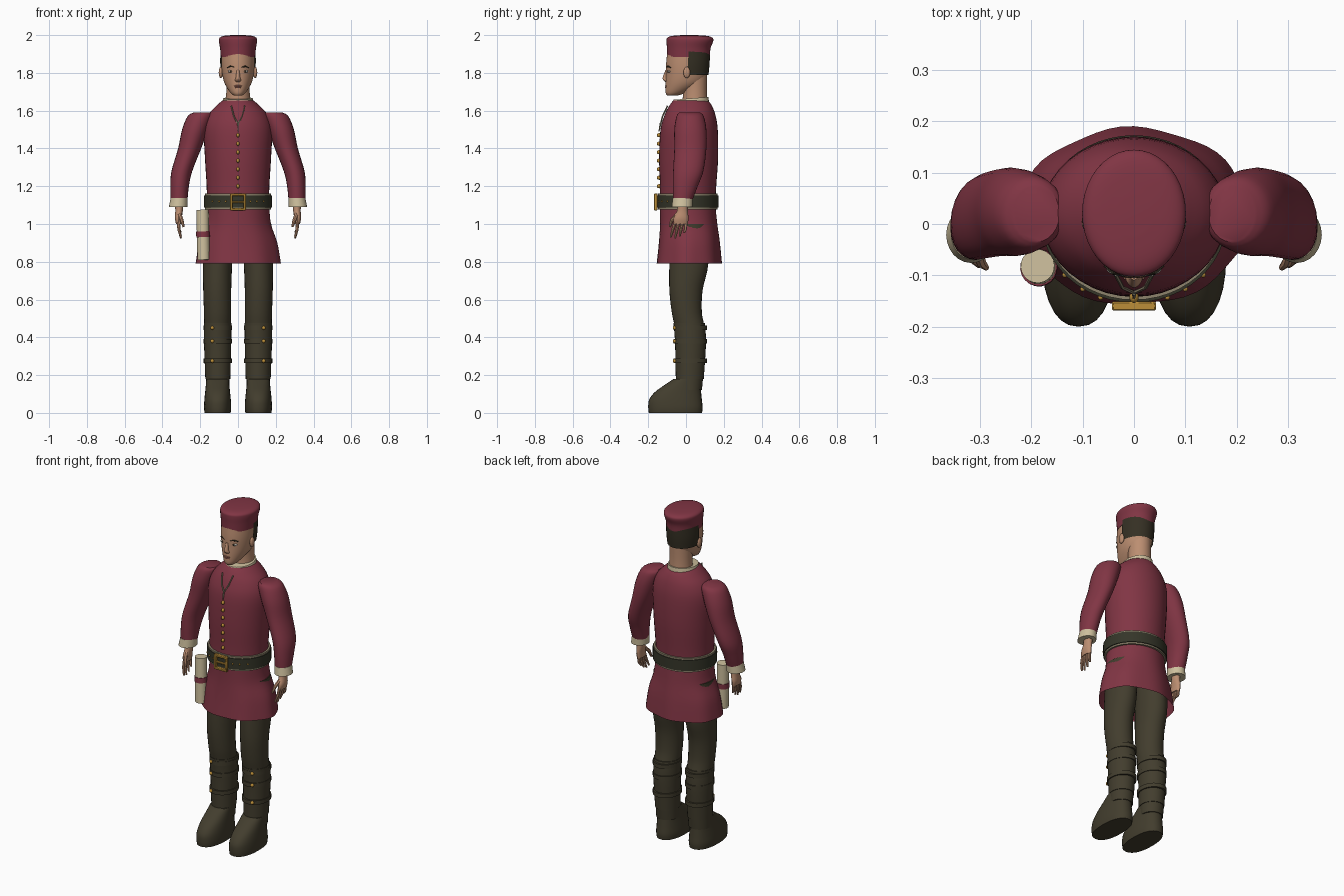
import bpy, bmesh, math
from mathutils import Vector

cube = bpy.data.objects.get("Cube")
if cube:
    bpy.data.objects.remove(cube, do_unlink=True)


def material(name, *rgb):
    m = bpy.data.materials.new(name)
    m.use_nodes = True
    m.diffuse_color = (*rgb, 1)
    m.node_tree.nodes["Principled BSDF"].inputs["Base Color"].default_value = (*rgb, 1)
    return m


RED = material("maroon cloth", .22, .036, .058)
CREAM = material("cream linen", .62, .53, .34)
OLIVE = material("dark olive leather", .055, .047, .027)
SKIN = material("skin", .50, .27, .165)
HAIR = material("dark brown hair", .035, .029, .017)
GOLD = material("gold", .50, .27, .04)
BELT = material("belt leather", .035, .036, .022)
TRIM = material("grey beige trim", .27, .23, .15)
LIPS = material("lips", .36, .14, .10)
WHITE = material("eye white", .62, .58, .52)
made = []


def finish(name, bm, mat):
    bmesh.ops.recalc_face_normals(bm, faces=bm.faces)
    mesh = bpy.data.meshes.new(name)
    bm.to_mesh(mesh)
    bm.free()
    mesh.materials.append(mat)
    ob = bpy.data.objects.new(name, mesh)
    bpy.context.collection.objects.link(ob)
    made.append(ob)
    return ob


def smooth_rings(rings, steps):
    """Catmull-Rom interpolation between cross-sections."""
    out = []
    for i in range(len(rings) - 1):
        a, b, c, d = (rings[max(0, min(len(rings) - 1, i + k))] for k in (-1, 0, 1, 2))
        for s in range(steps):
            t = s / steps
            out.append([q + .5 * t * (r - p + t * (2*p - 5*q + 4*r - w + t * (3*(q - r) + w - p)))
                        for p, q, r, w in zip(a, b, c, d)])
    return out + [rings[-1]]


def loft(name, mat, rings, side=1, n=32, steps=4, power=2, wave=0, tilt=0,
         bottom=True, top=True, keep_behind=None):
    """Stack of rings: z, centre x, half width, front y, back y."""
    bm = bmesh.new()
    loops = []
    rings = smooth_rings(rings, steps)
    for k, (z, cx, rx, yf, yb) in enumerate(rings):
        loop = []
        for i in range(n):
            a = math.tau * i / n
            c, s = (math.copysign(abs(f) ** (2 / power), f) for f in (math.cos(a), math.sin(a)))
            r = 1 + wave * math.cos(7 * a + 1) * k / (len(rings) - 1)
            y = (yf + yb) / 2 + r * s * (yb - yf) / 2
            loop.append(bm.verts.new((side * cx + r * rx * c, y, z + tilt * y)))
        loops.append(loop)
    for lo, hi in zip(loops, loops[1:]):
        for i in range(n):
            j = (i + 1) % n
            bm.faces.new((lo[i], lo[j], hi[j], hi[i]))
    if bottom:
        bm.faces.new(loops[0])
    if top:
        bm.faces.new(loops[-1])
    if keep_behind is not None:
        bmesh.ops.delete(bm, geom=[v for v in bm.verts if v.co.y < keep_behind], context='VERTS')
    return finish(name, bm, mat)


def blob(name, mat, loc, scale):
    bm = bmesh.new()
    bmesh.ops.create_uvsphere(bm, u_segments=16, v_segments=10, radius=1)
    for v in bm.verts:
        v.co = Vector(c * s for c, s in zip(v.co, scale)) + Vector(loc)
    return finish(name, bm, mat)


def box(name, mat, loc, size):
    bm = bmesh.new()
    bmesh.ops.create_cube(bm, size=1)
    for v in bm.verts:
        v.co = Vector(c * s for c, s in zip(v.co, size)) + Vector(loc)
    bmesh.ops.bevel(bm, geom=bm.edges[:], offset=min(size) * .2, segments=1, affect='EDGES')
    return finish(name, bm, mat)


def tube(name, mat, points, radii, n=10):
    bm = bmesh.new()
    pts = [Vector(p) for p in points]
    loops = []
    for i, (p, r) in enumerate(zip(pts, radii)):
        d = (pts[min(i + 1, len(pts) - 1)] - pts[max(i - 1, 0)]).normalized()
        u = d.cross(Vector((1, .1, 0))).normalized()
        w = d.cross(u)
        loops.append([bm.verts.new(p + r * (u * math.cos(math.tau*k/n) + w * math.sin(math.tau*k/n)))
                      for k in range(n)])
    for lo, hi in zip(loops, loops[1:]):
        for k in range(n):
            j = (k + 1) % n
            bm.faces.new((lo[k], lo[j], hi[j], hi[k]))
    bm.faces.new(loops[0])
    bm.faces.new(loops[-1])
    return finish(name, bm, mat)


# Tunic, collar and skirt
loft("tunic", RED, [(1.1, 0, .165, -.138, .155), (1.2, 0, .166, -.138, .16), (1.35, 0, .175, -.142, .17),
                    (1.5, 0, .18, -.135, .168), (1.58, 0, .155, -.112, .155), (1.63, 0, .11, -.086, .135),
                    (1.655, 0, .08, -.066, .115)], n=40)
loft("skirt", RED, [(1.1, 0, .165, -.138, .155), (1.0, 0, .174, -.138, .165), (.9, 0, .207, -.145, .178),
                    (.79, 0, .225, -.157, .188)], n=56, wave=.018, bottom=False, top=False)
loft("collar", CREAM, [(1.63, 0, .088, -.076, .122), (1.663, 0, .078, -.066, .119)], steps=1, tilt=.08)

# Belt with trim, studs and buckle
for name, mat, z0, z1, g in (("belt_trim", TRIM, 1.078, 1.162, 0), ("belt", BELT, 1.088, 1.152, .005)):
    loft(name, mat, [(z, 0, .176 + g, -.148 - g, .168 + g) for z in (z0, z1)], n=48, steps=1)
for side in (1, -1):
    for x in (.065, .1, .135):
        y = .01 - .164 * math.sqrt(1 - (x / .181) ** 2)
        blob("belt_stud", GOLD, (side * x, y, 1.12), (.005, .005, .005))
    box("buckle_post", GOLD, (side * .036, -.16, 1.117), (.014, .018, .09))
    box("buckle_rail", GOLD, (0, -.16, 1.117 + side * .038), (.086, .018, .014))
box("buckle_prong", GOLD, (0, -.162, 1.117), (.06, .012, .01))

# Front buttons and neck cord
for i in range(7):
    blob("button", GOLD, (0, -.142, 1.2 + .045 * i), (.009, .012, .011))
for side in (1, -1):
    tube("neck_cord", TRIM, [(side * .036, -.098, 1.625), (side * .022, -.124, 1.57), (0, -.134, 1.53)],
         [.004] * 3, n=6)
tube("cord_end", TRIM, [(0, -.134, 1.535), (0, -.143, 1.49)], [.005, .003], n=6)

# Rolled scroll at the right hip
tube("scroll", CREAM, [(-.188, -.082, 1.075), (-.182, -.088, .81)], [.033] * 2, n=20)
tube("scroll_band", RED, [(-.186, -.085, .96), (-.185, -.086, .93)], [.036] * 2, n=20)

for side, label in ((1, "left"), (-1, "right")):
    # Sleeves and cuffs
    loft(label + "_sleeve", RED,
         [(1.59, .19, .045, -.035, .075), (1.57, .201, .066, -.05, .094), (1.5, .227, .069, -.062, .108),
          (1.4, .256, .061, -.062, .108), (1.28, .297, .055, -.068, .092), (1.2, .309, .049, -.07, .062),
          (1.12, .312, .044, -.068, .032)], side, n=24)
    loft(label + "_cuff", CREAM, [(1.137, .312, .045, -.07, .036), (1.09, .317, .049, -.076, .034)],
         side, n=24, steps=1)
    # Hands
    loft(label + "_palm", SKIN, [(1.11, .312, .022, -.045, .01), (1.07, .312, .02, -.048, .01),
                                 (1.03, .316, .018, -.065, .013), (1.0, .314, .014, -.066, .01)], side, n=16)
    for i in range(4):
        y = -.057 + .019 * i
        end = (.93, .925, .935, .955)[i]
        tube(label + "_finger", SKIN, [(side * .315, y, 1.01), (side * .313, y * 1.15 - .004, .97),
                                       (side * .302, y * 1.25 - .01, end)], [.009, .008, .005], n=8)
    tube(label + "_thumb", SKIN, [(side * .31, -.045, 1.05), (side * .298, -.075, 1.02),
                                  (side * .288, -.085, .985)], [.012, .01, .006], n=8)
    # Legs
    loft(label + "_leg", OLIVE,
         [(1.0, .1, .078, -.08, .115), (.79, .108, .077, -.088, .118), (.65, .11, .074, -.088, .088),
          (.53, .108, .072, -.075, .084), (.44, .108, .07, -.058, .1), (.3, .107, .066, -.052, .1),
          (.12, .107, .062, -.045, .084)], side, n=28)
    # Gaiter with straps and studs
    loft(label + "_gaiter", OLIVE, [(.475, .108, .073, -.066, .1), (.37, .108, .072, -.058, .106),
                                    (.18, .107, .066, -.054, .094)], side, n=28)
    for z in (.45, .38, .275):
        loft(label + "_strap", OLIVE, [(z + h, .107, .075, -.066, .112) for h in (-.012, .012)],
             side, n=28, steps=1)
        blob(label + "_strap_stud", GOLD, (side * .136, -.06, z), (.01, .01, .01))
    # Boots
    loft(label + "_boot", OLIVE,
         [(0, .108, .069, -.197, .085), (.03, .108, .072, -.2, .088), (.07, .108, .07, -.195, .084),
          (.11, .108, .066, -.165, .08), (.15, .108, .062, -.11, .076), (.18, .108, .06, -.065, .072)],
         side, n=28, power=2.3)
    # Ears, eyes and brows
    blob(label + "_ear", SKIN, (side * .091, .004, 1.802), (.011, .018, .03))
    blob(label + "_eye", WHITE, (side * .038, -.086, 1.808), (.016, .012, .007))
    blob(label + "_iris", HAIR, (side * .038, -.094, 1.808), (.006, .006, .006))
    tube(label + "_brow", HAIR, [(side * .018, -.101, 1.83), (side * .04, -.095, 1.835),
                                 (side * .058, -.081, 1.828)], [.003, .004, .002], n=6)

# Neck, head and face
loft("neck", SKIN, [(1.6, 0, .068, -.025, .116), (1.7, 0, .062, -.016, .11), (1.8, 0, .064, -.03, .112)])
head = [(1.679, 0, .02, -.098, -.05), (1.695, 0, .04, -.108, .0), (1.74, 0, .069, -.108, .085),
        (1.79, 0, .083, -.106, .112), (1.85, 0, .088, -.105, .118), (1.92, 0, .087, -.098, .12)]
loft("head", SKIN, head, n=40)
loft("nose", SKIN, [(1.815, 0, .008, -.109, -.09), (1.775, 0, .012, -.124, -.09),
                    (1.761, 0, .017, -.119, -.09), (1.75, 0, .011, -.106, -.09)], n=14)
for z, w in ((1.731, .021), (1.723, .017)):
    blob("lip", LIPS, (0, -.105, z), (w, .007, .005))

# Hair and cap
loft("hair", HAIR, [(z, cx, rx + .006, yf, yb + .007) for z, cx, rx, yf, yb in head[3:]], n=40,
     bottom=False, keep_behind=.0)
loft("cap", RED, [(1.885, 0, .091, -.1, .126), (1.93, 0, .095, -.101, .13), (1.968, 0, .101, -.103, .144),
                  (1.986, 0, .097, -.099, .14), (1.996, 0, .075, -.072, .112), (2.0, 0, .03, -.02, .05)], n=40)

# Smooth shading with crisp edges
bpy.ops.object.select_all(action='DESELECT')
for ob in made:
    ob.select_set(True)
bpy.context.view_layer.objects.active = made[0]
bpy.ops.object.shade_smooth_by_angle(angle=math.radians(42))
